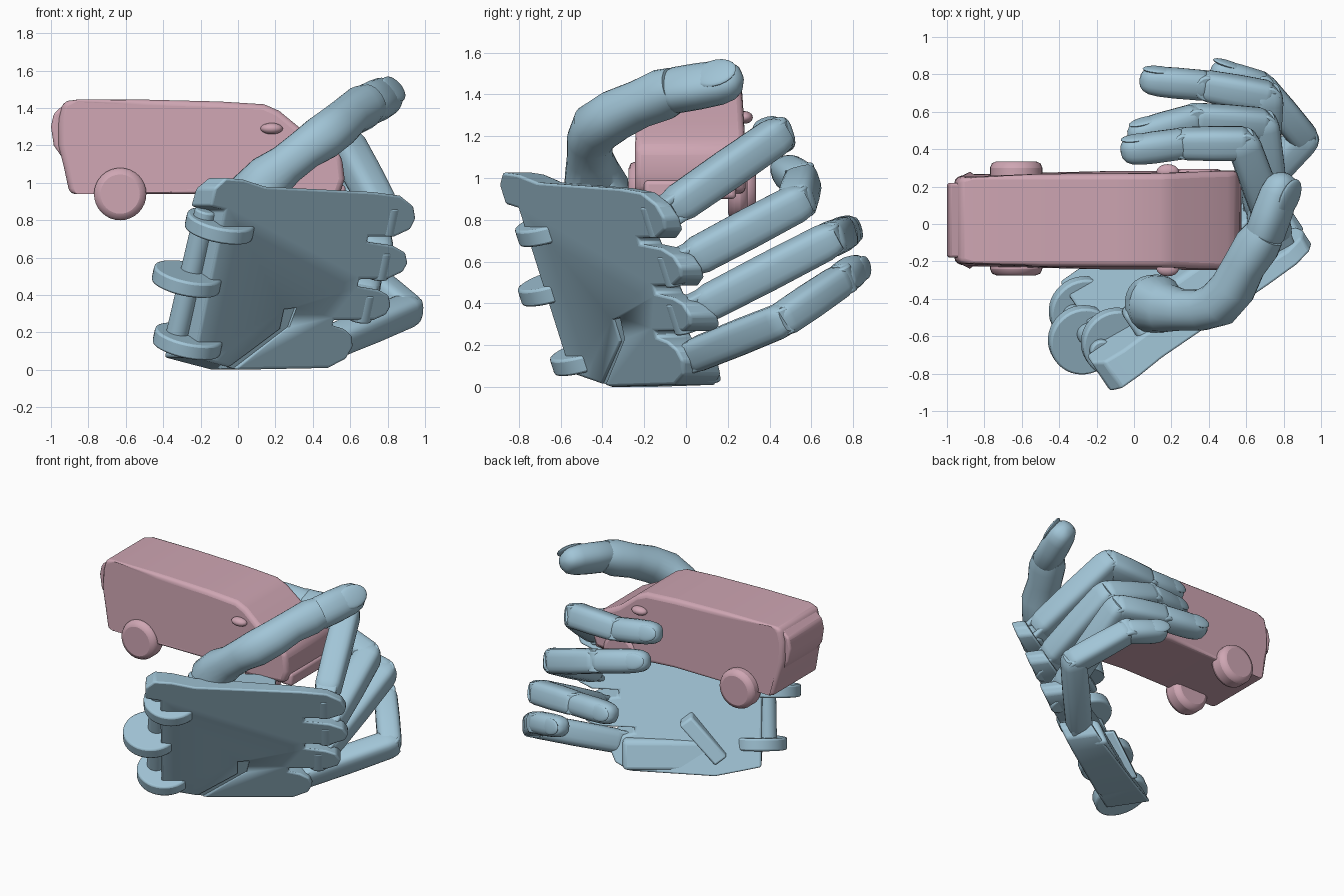
import bpy, bmesh, math
from mathutils import Vector as V, Matrix

if "Cube" in bpy.data.objects:
    bpy.data.objects.remove(bpy.data.objects["Cube"])

def mat(name, c):
    m = bpy.data.materials.new(name)
    m.diffuse_color = (*c, 1)
    m.use_nodes = True
    m.node_tree.nodes["Principled BSDF"].inputs["Base Color"].default_value = m.diffuse_color
    return m

BLUE = mat("hand_blue", (0.36, 0.56, 0.68))
PINK = mat("van_pink", (0.62, 0.38, 0.45))

# Hand frame: U runs wrist to knuckles, W little finger to index, N into the palm
O, U, W, N = V((-.3, -.58, .02)), V((.83, .55, 0)), V((.2, -.3, .95)), V((-.55, .83, 0))

def P(u, w, n):
    return O + U * u + W * w + N * n

def wedge(u, w, n):
    """Palm thickness: deepest at the heel, thin at the knuckles."""
    return P(u, w, n * (1.7 - .7 * w - .45 * u))

def finish(name, bm, m, bevel=0, seg=3):
    bmesh.ops.recalc_face_normals(bm, faces=bm.faces)
    me = bpy.data.meshes.new(name)
    bm.to_mesh(me)
    bm.free()
    ob = bpy.data.objects.new(name, me)
    bpy.context.collection.objects.link(ob)
    me.materials.append(m)
    bpy.ops.object.select_all(action='DESELECT')
    ob.select_set(True)
    bpy.context.view_layer.objects.active = ob
    bpy.ops.object.shade_smooth_by_angle(angle=math.radians(35))
    if bevel:
        b = ob.modifiers.new("bevel", 'BEVEL')
        b.width, b.segments, b.limit_method = bevel, seg, 'ANGLE'
    return ob

def slab(name, outline, to3d, lo, hi, m, bevel, seg=3):
    """Extrude a 2D outline between two depths, placed by to3d(a, b, depth)."""
    bm = bmesh.new()
    A = [bm.verts.new(to3d(a, b, lo)) for a, b in outline]
    B = [bm.verts.new(to3d(a, b, hi)) for a, b in outline]
    bm.faces.new(A)
    bm.faces.new(B)
    k = len(A)
    for i in range(k):
        bm.faces.new((A[i], A[(i + 1) % k], B[(i + 1) % k], B[i]))
    return finish(name, bm, m, bevel, seg)

def rect(a0, b0, a1, b1):
    return [(a0, b0), (a1, b0), (a1, b1), (a0, b1)]

def loft(name, pts, radii, ref, e=2.0, k=20, m=BLUE):
    """Skin a superelliptic section along points; radii = (side, thickness)."""
    bm, rings = bmesh.new(), []
    for i, p in enumerate(pts):
        d = (pts[min(i + 1, len(pts) - 1)] - pts[max(i - 1, 0)]).normalized()
        s = (ref - d * ref.dot(d)).normalized()
        o = d.cross(s)
        ring = []
        for j in range(k):
            t = 2 * math.pi * (j + .5) / k
            c, q = math.cos(t), math.sin(t)
            x = math.copysign(abs(c) ** (2 / e), c) * radii[i][0]
            y = math.copysign(abs(q) ** (2 / e), q) * radii[i][1]
            ring.append(bm.verts.new(p + s * x + o * y))
        rings.append(ring)
    for a, b in zip(rings, rings[1:]):
        for j in range(k):
            bm.faces.new((a[j], a[(j + 1) % k], b[(j + 1) % k], b[j]))
    bm.faces.new(rings[0])
    bm.faces.new(rings[-1])
    return finish(name, bm, m)

def rod(name, a, b, r, m, bevel=.01, k=32):
    d = b - a
    bm = bmesh.new()
    bmesh.ops.create_cone(bm, cap_ends=True, segments=k, radius1=r, radius2=r, depth=d.length,
                          matrix=Matrix.Translation((a + b) / 2) @ d.to_track_quat('Z', 'Y').to_matrix().to_4x4())
    return finish(name, bm, m, bevel, 2)

def nail(name, p, d, out, size):
    d = d.normalized()
    o = (out - d * out.dot(d)).normalized()
    s = o.cross(d)
    M = Matrix((d, s, o)).transposed().to_4x4()
    bm = bmesh.new()
    bmesh.ops.create_uvsphere(bm, u_segments=20, v_segments=12, radius=1,
        matrix=Matrix.Translation(p) @ M @ Matrix.Diagonal((size[0], size[1], size[2], 1)))
    return finish(name, bm, BLUE)

# Palm plate with four knuckle stubs and a wrist recess
palm = slab("palm", [
    (.07, .05), (.2, .02), (.38, -.02), (.95, -.01), (1.05, .04), (1.08, .11), (1.06, .17), (1.0, .21),
    (.92, .23), (.92, .26), (1.18, .26), (1.25, .29), (1.27, .34), (1.24, .4), (1.17, .43),
    (1.03, .45), (1.03, .49), (1.21, .49), (1.3, .53), (1.32, .58), (1.29, .64), (1.2, .68),
    (1.03, .7), (1.03, .73), (1.2, .73), (1.29, .77), (1.31, .83), (1.28, .9), (1.18, .96),
    (1.0, .98), (.3, 1.01), (.15, 1.05), (.03, 1.06), (-.03, 1.0), (-.03, .9), (.07, .88)],
    wedge, 0, .185, BLUE, .02)

# Diagonal groove in the back of the palm
groove = slab("groove_cutter", [(.27, -.03), (.30, -.05), (.64, .22), (.66, .33), (.58, .32), (.58, .21)],
              P, -.1, .02, BLUE, 0)
groove.hide_render = groove.hide_viewport = True
cut = palm.modifiers.new("groove", 'BOOLEAN')
cut.operation, cut.object, cut.solver = 'DIFFERENCE', groove, 'EXACT'

# Thumb mount, inner post and little finger metacarpal
slab("thumb_mount", [(.25, .88), (.35, .84), (.75, .84), (.85, .97), (.25, 1.0)], P, .1, .3, BLUE, .03)
slab("palm_post", [(.3, .12), (.38, .06), (.62, .32), (.54, .38)], P, .2, .31, BLUE, .015)
slab("little_metacarpal", rect(.42, 0, 1.0, .2), P, .15, .26, BLUE, .03)

# Wrist hinge lugs and pin
for i, (w, u) in enumerate([(.14, .09), (.49, .0), (.79, .14)]):
    c, h = P(u, w, .13), W.normalized() * .042
    rod(f"wrist_lug_{i}", c - h, c + h, .185, BLUE, .012, 40)
rod("wrist_pin", P(.03, .12, .16), P(.05, .88, .16), .06, BLUE)

# Fingers: knuckle in palm frame, then the two joints and the tip
fingers = {
    "index": ((1.16, .83, .07), (.585, .43, 1.2), (.26, .43, 1.19), (-.07, .385, 1.225), .089),
    "middle": ((1.17, .58, .07), (.685, .53, .88), (.33, .56, .985), (-.03, .46, 1.045), .09),
    "ring": ((1.12, .34, .07), (.71, .68, .7), (.38, .74, .73), (.03, .77, .745), .087),
    "little": ((.93, .11, .09), (.91, .46, .32), (.68, .74, .51), (.41, .82, .575), .083)}

def link(name, a, b, r0, r1, tip=False):
    """One squared finger segment with softened ends."""
    d = b - a
    steps = [(0, .72), (.04, .9), (.1, 1), (.5, 1.03)]
    steps += [(.72, 1), (.86, .9), (.94, .72), (.985, .45), (1, .15)] if tip else [(.9, 1), (.96, .92), (1, .75)]
    rad = [(s * (r0 + (r1 - r0) * t),) * 2 for t, s in steps]
    loft(name, [a + d * t for t, s in steps], rad, W, 2.6 if tip else 3.4)

for f, (k, p, q, t, r) in fingers.items():
    k, p, q, t = P(*k), V(p), V(q), V(t)
    side = W.normalized()
    d1, d2, d3 = (p - k).normalized(), (q - p).normalized(), (t - q).normalized()
    # hinge fork at the knuckle
    rod(f"{f}_knuckle_pin", k - side * .08, k + side * .08, .07, BLUE)
    for sgn in (-1, 1):
        off = side * .055 * sgn
        loft(f"{f}_fork_{sgn}", [k + off, k + off + d1 * .2], [(.022, .07)] * 2, W, 4)
    link(f"{f}_proximal", k + d1 * .07, p + d1 * .05, r, r)
    link(f"{f}_middle", p - d2 * .03, q + d2 * .02, r * .97, r * .92)
    link(f"{f}_distal", q - d3 * .02, t, r * .92, r * .88, True)
    for j, c in enumerate((p, q)):
        rod(f"{f}_joint_{j}", c - side * r * .8, c + side * r * .8, r * .8, BLUE)
    out = d3.cross(W).normalized()
    nail(f"{f}_nail", q.lerp(t, .73) + out * r * .74, d3, out, (.085, .056, .016))

# Thumb: flared base, curved shaft and tip with nail
out = V((.75, -.2, .6))
path = [V(c) for c in [(.11, -.43, .88), (.12, -.43, .97), (.17, -.45, 1.03), (.26, -.46, 1.1), (.36, -.46, 1.18),
                       (.45, -.43, 1.24), (.53, -.34, 1.3), (.59, -.22, 1.355), (.66, -.11, 1.4), (.7, -.05, 1.425)]]
rad = [(r, r) for r in (.16, .155, .13, .11, .11, .122, .12, .112, .12, .105)]
loft("thumb_shaft", path, rad, out.cross(V((.3, .9, .3))), 2.2, 24)
a, b = V((.69, -.08, 1.415)), V((.815, .27, 1.475))
d = b - a
link_r = [(0, .1), (.08, .112), (.4, .112), (.7, .107), (.86, .092), (.95, .065), (1, .02)]
loft("thumb_tip", [a + d * t for t, r in link_r], [(r, r * .85) for t, r in link_r], out.cross(d), 2.4, 24)
o = (out - d * (out.dot(d) / d.dot(d))).normalized()
nail("thumb_nail", a + d * .7 + o * .077, d, out, (.11, .08, .02))

# Van body: side profile extruded across, narrower at the roof and tail
def van(x, z, side):
    return V((x, .02 + side * (.265 - .06 * max(0, z - 1.15) - .35 * max(0, -.87 - x)), z))

slab("van_body", [(-.9, .94), (-.93, 1.08), (-.96, 1.2), (-.96, 1.34), (-.935, 1.435), (-.86, 1.445), (-.5, 1.445),
                  (-.1, 1.435), (.14, 1.42), (.22, 1.385), (.36, 1.27), (.5, 1.2), (.555, 1.14), (.57, 1.02),
                  (.54, .93), (.3, .91), (-.1, .94), (-.86, .94)], van, -1, 1, PINK, .03, 3)
slab("van_rear_door", [(-.93, 1.12), (-.985, 1.2), (-1, 1.3), (-.985, 1.37), (-.93, 1.42)],
     lambda x, z, s: V((x, .02 + s * .2, z)), -1, 1, PINK, .015)
slab("van_front_bumper", rect(.48, .9, .575, .99), lambda x, z, s: V((x, .02 + s * .22, z)), -1, 1, PINK, .02)

# Wheels and mirrors on both sides
for s in (-1, 1):
    n = "left" if s > 0 else "right"
    for part, x, z, w in (("rear", -.63, .94, .305), ("front", .34, .94, .265)):
        rod(f"{part}_wheel_{n}", V((x, .03 + s * .17, z)), V((x, .03 + s * w, z)), .14, PINK, .035)
    bm = bmesh.new()
    bmesh.ops.create_uvsphere(bm, u_segments=16, v_segments=10, radius=1,
        matrix=Matrix.Translation((.18, .02 + s * .26, 1.29)) @ Matrix.Diagonal((.06, .04, .03, 1)))
    finish(f"van_mirror_{n}", bm, PINK)
